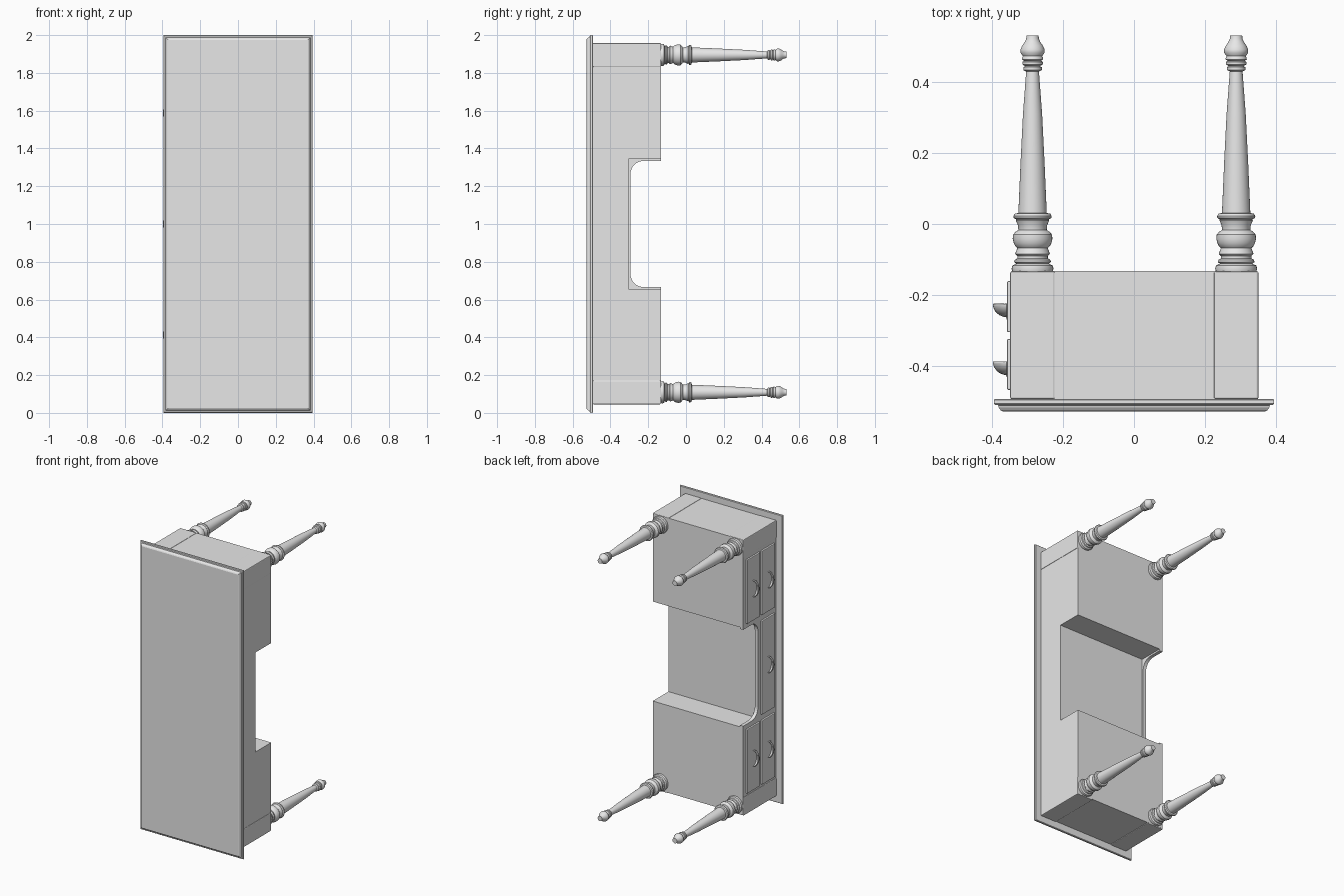
import bpy
import bmesh
from math import pi, cos, sin, radians
from mathutils import Vector

cube = bpy.data.objects.get("Cube")
if cube:
    bpy.data.objects.remove(cube, do_unlink=True)

grey = bpy.data.materials.new("plain_grey")
grey.use_nodes = True
grey.diffuse_color = (0.8, 0.8, 0.8, 1)
grey.node_tree.nodes["Principled BSDF"].inputs["Base Color"].default_value = (0.8, 0.8, 0.8, 1)


def finish(name, bm, bevel=0, smooth=False):
    """Turn a bmesh into a named object."""
    bmesh.ops.recalc_face_normals(bm, faces=bm.faces)
    mesh = bpy.data.meshes.new(name)
    bm.to_mesh(mesh)
    bm.free()
    mesh.materials.append(grey)
    obj = bpy.data.objects.new(name, mesh)
    bpy.context.collection.objects.link(obj)
    if bevel:
        mod = obj.modifiers.new("soft_edges", "BEVEL")
        mod.width, mod.segments = bevel, 2
    if smooth:
        bpy.ops.object.select_all(action="DESELECT")
        obj.select_set(True)
        bpy.context.view_layer.objects.active = obj
        bpy.ops.object.shade_smooth_by_angle(angle=radians(35))
    return obj


def box(name, x, y, z, bevel=0):
    bm = bmesh.new()
    bmesh.ops.create_cube(bm, size=1)
    for v in bm.verts:
        v.co = [lo + (c + 0.5) * (hi - lo) for c, (lo, hi) in zip(v.co, (x, y, z))]
    return finish(name, bm, bevel)


def extrude_side(name, outline, x0, x1):
    """Extrude a (y, z) outline along x."""
    bm = bmesh.new()
    face = bm.faces.new([bm.verts.new((x0, y, z)) for y, z in outline])
    new = bmesh.ops.extrude_face_region(bm, geom=[face])["geom"]
    bmesh.ops.translate(bm, vec=(x1 - x0, 0, 0),
                        verts=[g for g in new if isinstance(g, bmesh.types.BMVert)])
    return finish(name, bm)


def opening(depth, z0, z1, radius):
    """Knee opening points, with rounded inner corners."""
    steps = [i * pi / 16 for i in range(9)] if radius else [0]
    low = [(depth + radius * (1 - sin(a)), z0 + radius * (1 - cos(a))) for a in reversed(steps)]
    return [(y, z0 + z1 - z) for y, z in reversed(low)], low


def carcass_outline(depth, z0, z1, radius):
    high, low = opening(depth, z0, z1, radius)
    inner = list(reversed(high)) + list(reversed(low))
    inner.sort(key=lambda p: -p[1])
    return [(-0.494, 0.05), (-0.494, 1.955), (-0.133, 1.955), (-0.133, z1),
            *inner, (-0.133, z0), (-0.133, 0.05)]


# Table top with a stepped, moulded edge
bm = bmesh.new()
loops = []
for inset, y in [(0.003, -0.493), (0, -0.496), (0, -0.506), (0.004, -0.510),
                 (0.012, -0.511), (0.014, -0.518), (0.019, -0.525), (0.025, -0.528)]:
    w, h = 0.395 - inset, 1 - inset
    loops.append([bm.verts.new((sx * w, y, 1 + sz * h))
                  for sx, sz in ((-1, -1), (1, -1), (1, 1), (-1, 1))])
for a, b in zip(loops, loops[1:]):
    for i in range(4):
        j = (i + 1) % 4
        bm.faces.new((a[i], a[j], b[j], b[i]))
bm.faces.new(loops[0])
bm.faces.new(loops[-1])
finish("table_top", bm)

# Carcass with a square knee opening, and a front frame with rounded corners
extrude_side("carcass", carcass_outline(-0.304, 0.655, 1.345, 0), -0.322, 0.348)
extrude_side("front_frame", carcass_outline(-0.294, 0.666, 1.334, 0.07), -0.346, -0.322)

# Turned leg profile: (radius, y)
leg_profile = [
    (0, -0.135), (0.057, -0.135), (0.059, -0.126), (0.057, -0.117), (0.046, -0.112),
    (0.052, -0.107), (0.050, -0.101), (0.043, -0.097), (0.043, -0.090), (0.049, -0.084),
    (0.046, -0.076), (0.043, -0.068), (0.049, -0.062), (0.053, -0.054), (0.056, -0.042),
    (0.055, -0.030), (0.048, -0.022), (0.040, -0.017), (0.041, -0.004), (0.047, 0.010),
    (0.046, 0.013), (0.053, 0.017), (0.054, 0.022), (0.050, 0.029), (0.040, 0.031),
    (0.034, 0.17), (0.027, 0.31), (0.018, 0.43), (0.026, 0.434), (0.026, 0.442),
    (0.021, 0.445), (0.029, 0.450), (0.029, 0.457), (0.024, 0.460), (0.030, 0.464),
    (0.029, 0.470), (0.027, 0.473), (0.034, 0.483), (0.034, 0.492), (0.029, 0.503),
    (0.022, 0.513), (0.018, 0.522), (0.017, 0.532), (0, 0.532)]


def turned_leg(name, x, z):
    bm = bmesh.new()
    verts = [bm.verts.new((r, y, 0)) for r, y in leg_profile]
    edges = [bm.edges.new(pair) for pair in zip(verts, verts[1:])]
    bmesh.ops.spin(bm, geom=verts + edges, cent=(0, 0, 0), axis=(0, 1, 0),
                   angle=2 * pi, steps=32)
    bmesh.ops.remove_doubles(bm, verts=bm.verts, dist=0.0001)
    bmesh.ops.translate(bm, vec=(x, 0, z), verts=bm.verts)
    finish(name, bm, smooth=True)


# Corner posts and legs
for side, x0 in (("front", -0.349), ("back", 0.225)):
    for end, z0 in (("lower", 0.045), ("upper", 1.831)):
        box(f"{side}_{end}_post", (x0, x0 + 0.126), (-0.494, -0.1335), (z0, z0 + 0.127), 0.005)
        turned_leg(f"{side}_{end}_leg", x0 + 0.063, z0 + 0.064)


def half_dome(name, centre, radii, thickness=0):
    """Part of an ellipsoid, flat against the drawer and open towards the legs."""
    bm = bmesh.new()
    bmesh.ops.create_uvsphere(bm, u_segments=32, v_segments=16, radius=1)
    for normal in ((1, 0, 0), (0, 1, 0)):
        bmesh.ops.bisect_plane(bm, geom=bm.verts[:] + bm.edges[:] + bm.faces[:], dist=0.0001,
                               plane_co=(0, 0, 0), plane_no=normal, clear_outer=True)
    if not thickness:
        bmesh.ops.holes_fill(bm, edges=[e for e in bm.edges if e.is_boundary])
    for v in bm.verts:
        v.co = Vector(c * r for c, r in zip(v.co, radii)) + Vector(centre)
    obj = finish(name, bm, smooth=True)
    if thickness:
        mod = obj.modifiers.new("shell", "SOLIDIFY")
        mod.thickness, mod.offset = thickness, -1


# Drawer fronts with cup pulls: name, middle y, middle z, half width
drawers = [("upper_outer", -0.233, 1.588, 0.222), ("upper_inner", -0.396, 1.588, 0.222),
           ("lower_outer", -0.233, 0.412, 0.222), ("lower_inner", -0.396, 0.412, 0.222),
           ("centre", -0.396, 1.0, 0.325)]
for name, y, z, half in drawers:
    box(f"{name}_drawer", (-0.358, -0.340), (y - 0.072, y + 0.072), (z - half, z + half), 0.004)
    pull = (-0.357, y + 0.008, z)
    half_dome(f"{name}_pull", pull, (0.041, 0.038, 0.058), 0.005)
    half_dome(f"{name}_pull_rim", pull, (0.006, 0.046, 0.064))
